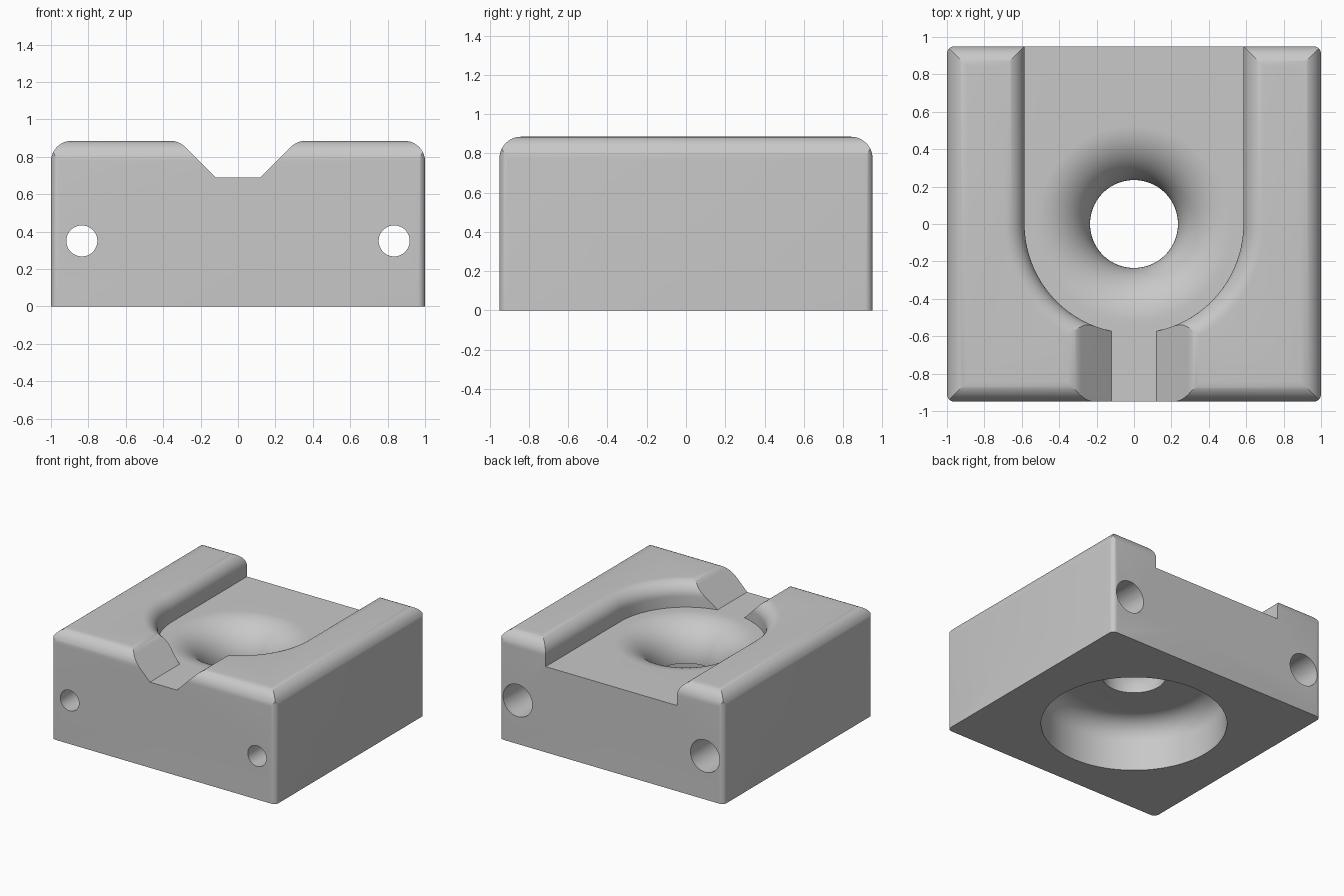
import bpy, bmesh, math

if "Cube" in bpy.data.objects:
    bpy.data.objects.remove(bpy.data.objects["Cube"])

R = 0.11            # rounding of all upper edges
TOP, FLOOR = 0.885, 0.69
HX, HY = 1.0, 0.95

grey = bpy.data.materials.new("plain_grey")
grey.diffuse_color = (0.58, 0.58, 0.58, 1)
grey.use_nodes = True
grey.node_tree.nodes["Principled BSDF"].inputs["Base Color"].default_value = grey.diffuse_color


def loft(name, rings, cap=True):
    """Closed solid through rings of equal point count."""
    bm = bmesh.new()
    rows = [[bm.verts.new(p) for p in ring] for ring in rings]
    n = len(rows[0])
    for a, b in zip(rows, rows[1:]):
        for i in range(n):
            j = (i + 1) % n
            bm.faces.new((a[i], a[j], b[j], b[i]))
    bm.faces.new(rows[0])
    bm.faces.new(rows[-1])
    bmesh.ops.recalc_face_normals(bm, faces=bm.faces)
    me = bpy.data.meshes.new(name)
    bm.to_mesh(me)
    bm.free()
    ob = bpy.data.objects.new(name, me)
    bpy.context.collection.objects.link(ob)
    me.materials.append(grey)
    return ob


def circle(r, n=96):
    return [(r * math.cos(math.tau * i / n), r * math.sin(math.tau * i / n)) for i in range(n)]


def lathe(name, profile):
    return loft(name, [[(x, y, z) for x, y in circle(r)] for r, z in profile])


def arc(cx, cz, r, a0, a1, n=12):
    angles = [math.radians(a0 + (a1 - a0) * i / n) for i in range(n + 1)]
    return [(cx + r * math.cos(a), cz + r * math.sin(a)) for a in angles]


def combine(target, tool, operation='DIFFERENCE'):
    tool.hide_render = True
    mod = target.modifiers.new(tool.name, 'BOOLEAN')
    mod.operation, mod.solver, mod.object = operation, 'EXACT', tool
    bpy.context.view_layer.objects.active = target
    bpy.ops.object.modifier_apply(modifier=mod.name)
    bpy.data.objects.remove(tool)


# Block with rounded upper edges, stacked from shrinking rectangles
sections = [(0, 0)] + [(R - x, z) for x, z in arc(0, TOP - R, R, 0, 90)]
block = loft("block", [[(sx * (HX - d), sy * (HY - d), z)
                        for sx, sy in ((-1, -1), (1, -1), (1, 1), (-1, 1))]
                       for d, z in sections])

# Small rounding of the four upright corners
c = 0.04
plan = []
for sx, sy, a in ((1, 1, 0), (-1, 1, 90), (-1, -1, 180), (1, -1, 270)):
    plan += arc(sx * (HX - c), sy * (HY - c), c, a, a + 90, 6)
combine(block, loft("corner_trim", [[(x, y, z) for x, y in plan] for z in (-0.1, 1)]), 'INTERSECT')

# U-shaped pocket, open to the back, flaring at the rim
flare = [(0, FLOOR)] + [(R + x, z) for x, z in arc(0, TOP - R, R, 180, 90)]
flare.append((R, TOP + 0.1))
combine(block, loft("pocket", [[(x, y, z) for x, y in
                                [(0.585 + d, 1.2)] + arc(0, 0, 0.585 + d, 0, -180, 64) + [(-0.585 - d, 1.2)]]
                               for d, z in flare]))

# Sloped front channel with rounded shoulders
t = R * math.tan(math.radians(22.5))
half = [(0.12, FLOOR)] + arc(0.12 + TOP - FLOOR + t, TOP - R, R, 135, 90, 8)
half.append((half[-1][0], TOP + 0.1))
section = half + [(-x, z) for x, z in reversed(half)]
combine(block, loft("channel", [[(x, y, z) for x, z in section] for y in (-1.2, -0.35)]))

# Funnel flowing into the central hole
hole, ceiling = 0.235, 0.40
fr = FLOOR - ceiling
combine(block, lathe("funnel", [(hole, 0.2)] + arc(hole + fr, ceiling, fr, 180, 90, 24)
                     + [(hole + fr, FLOOR + 0.05)]))

# Round recess underneath with a filleted ceiling
br, bf = 0.685, 0.17
combine(block, lathe("recess", [(br, -0.1)] + arc(br - bf, ceiling - bf, bf, 0, 90, 16)))

# Long bolt holes, wider at the back
for s in (-1, 1):
    for name, r, y0, y1 in (("bolt_hole", 0.083, -1.2, 1.2), ("bolt_head_bore", 0.13, 0.55, 1.2)):
        combine(block, loft(name, [[(x + s * 0.835, y, z + 0.35) for x, z in circle(r, 48)]
                                   for y in (y0, y1)]))

bpy.ops.object.select_all(action='DESELECT')
block.select_set(True)
bpy.context.view_layer.objects.active = block
bpy.ops.object.shade_smooth_by_angle(angle=math.radians(25))
